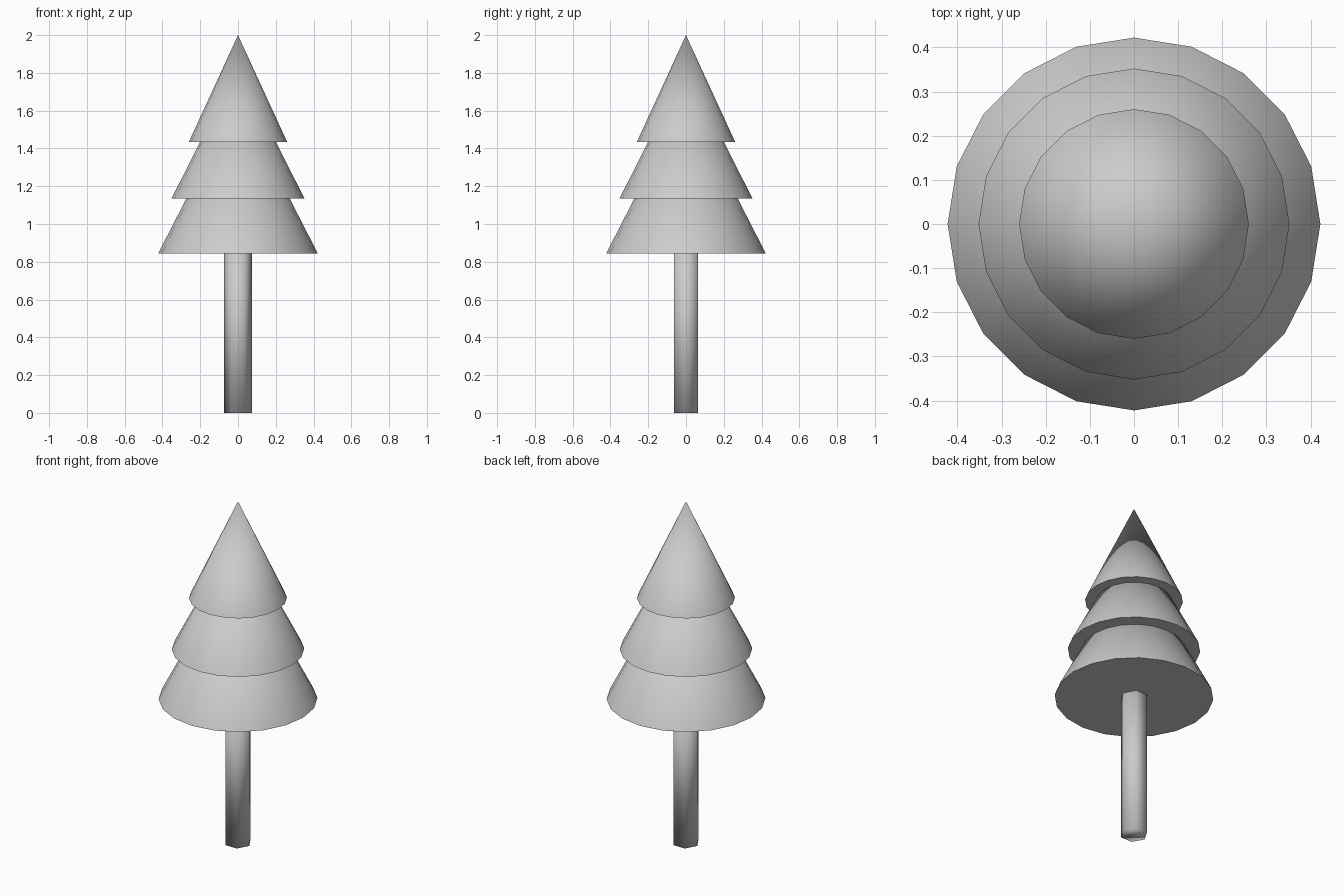
import bpy
import math

if "Cube" in bpy.data.objects:
    bpy.data.objects.remove(bpy.data.objects["Cube"])


def cone(name, sides, r_bottom, r_top, z0, z1, turn=0.0):
    bpy.ops.mesh.primitive_cone_add(
        vertices=sides, radius1=r_bottom, radius2=r_top, depth=z1 - z0,
        location=(0, 0, (z0 + z1) / 2), rotation=(0, 0, turn))
    obj = bpy.context.object
    obj.name = name
    return obj


# Six-sided trunk, corners pointing along x, softly shaded
cone("trunk", 6, 0.073, 0.073, 0.0, 0.90, math.pi / 2)
bpy.ops.object.shade_smooth()

# Three overlapping foliage tiers: base radius, base height, tip height
tiers = {
    "lower_foliage": (0.422, 0.845, 1.67),
    "middle_foliage": (0.352, 1.135, 1.83),
    "upper_foliage": (0.26, 1.435, 2.0),
}
for name, (radius, base, tip) in tiers.items():
    cone(name, 20, radius, 0.0, base, tip)
    bpy.ops.object.shade_smooth_by_angle(angle=math.radians(30))
